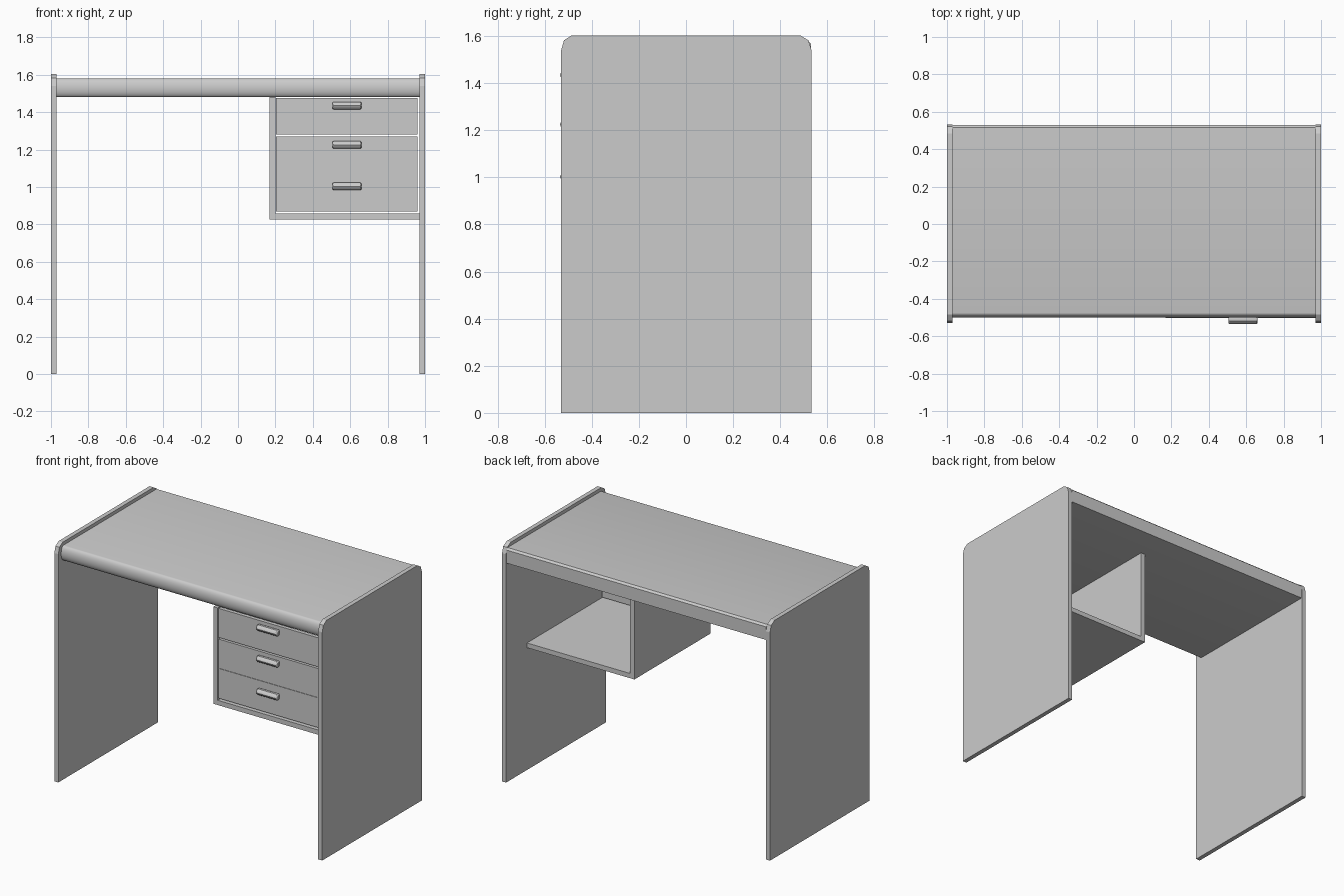
import bpy, math

if "Cube" in bpy.data.objects:
    bpy.data.objects.remove(bpy.data.objects["Cube"])


def extrude_x(name, profile, x0, x1):
    """Solid from a (y, z) profile swept along x."""
    n = len(profile)
    verts = [(x, y, z) for x in (x0, x1) for y, z in profile]
    faces = [tuple(range(n))[::-1], tuple(range(n, 2 * n))]
    faces += [(i, (i + 1) % n, n + (i + 1) % n, n + i) for i in range(n)]
    me = bpy.data.meshes.new(name)
    me.from_pydata(verts, [], faces)
    ob = bpy.data.objects.new(name, me)
    bpy.context.collection.objects.link(ob)
    # consistent outward normals
    bpy.context.view_layer.objects.active = ob
    bpy.ops.object.select_all(action='DESELECT')
    ob.select_set(True)
    bpy.ops.object.mode_set(mode='EDIT')
    bpy.ops.mesh.select_all(action='SELECT')
    bpy.ops.mesh.normals_make_consistent(inside=False)
    bpy.ops.object.mode_set(mode='OBJECT')
    return ob


def box(name, x, y, z):
    (y0, y1), (z0, z1) = y, z
    return extrude_x(name, [(y0, z0), (y1, z0), (y1, z1), (y0, z1)], *x)


# side panels with clipped top corners
side = [(-0.53, 0), (0.533, 0), (0.533, 1.54), (0.52, 1.582), (0.485, 1.603),
        (-0.485, 1.603), (-0.518, 1.582), (-0.53, 1.54)]
extrude_x("left_side_panel", side, -1.0, -0.97)
extrude_x("right_side_panel", side, 0.97, 1.0)

# desktop: bullnose front, small chamfer on the back edge
nose = [(-0.475 - 0.025 * math.sin(a), 1.53 + 0.05 * math.cos(a))
        for a in (math.pi * i / 12 for i in range(13))]
extrude_x("desktop", nose + [(0.53, 1.48), (0.53, 1.568), (0.517, 1.58)], -0.97, 0.97)
bpy.ops.object.shade_smooth_by_angle(angle=math.radians(35))

# drawer carcass, open at the back
box("carcass_side", (0.168, 0.2), (-0.503, 0.31), (0.825, 1.48))
box("carcass_bottom", (0.2, 0.97), (-0.503, 0.31), (0.825, 0.857))

# drawer fronts and their rounded pulls
for i, (z0, z1, zh) in enumerate([(1.28, 1.476, 1.435), (1.073, 1.269, 1.225), (0.87, 1.071, 1.003)], 1):
    box(f"drawer_front_{i}", (0.203, 0.96), (-0.498, -0.473), (z0, z1))
    pull = [(-0.498, zh - 0.02), (-0.518, zh - 0.02), (-0.531, zh - 0.01),
            (-0.535, zh), (-0.531, zh + 0.01), (-0.518, zh + 0.02), (-0.498, zh + 0.02)]
    ob = extrude_x(f"drawer_pull_{i}", pull, 0.505, 0.66)
    bev = ob.modifiers.new("round_ends", 'BEVEL')
    bev.width, bev.segments = 0.006, 2
    bev.limit_method, bev.angle_limit = 'ANGLE', math.radians(60)
    bpy.ops.object.shade_smooth_by_angle(angle=math.radians(35))
